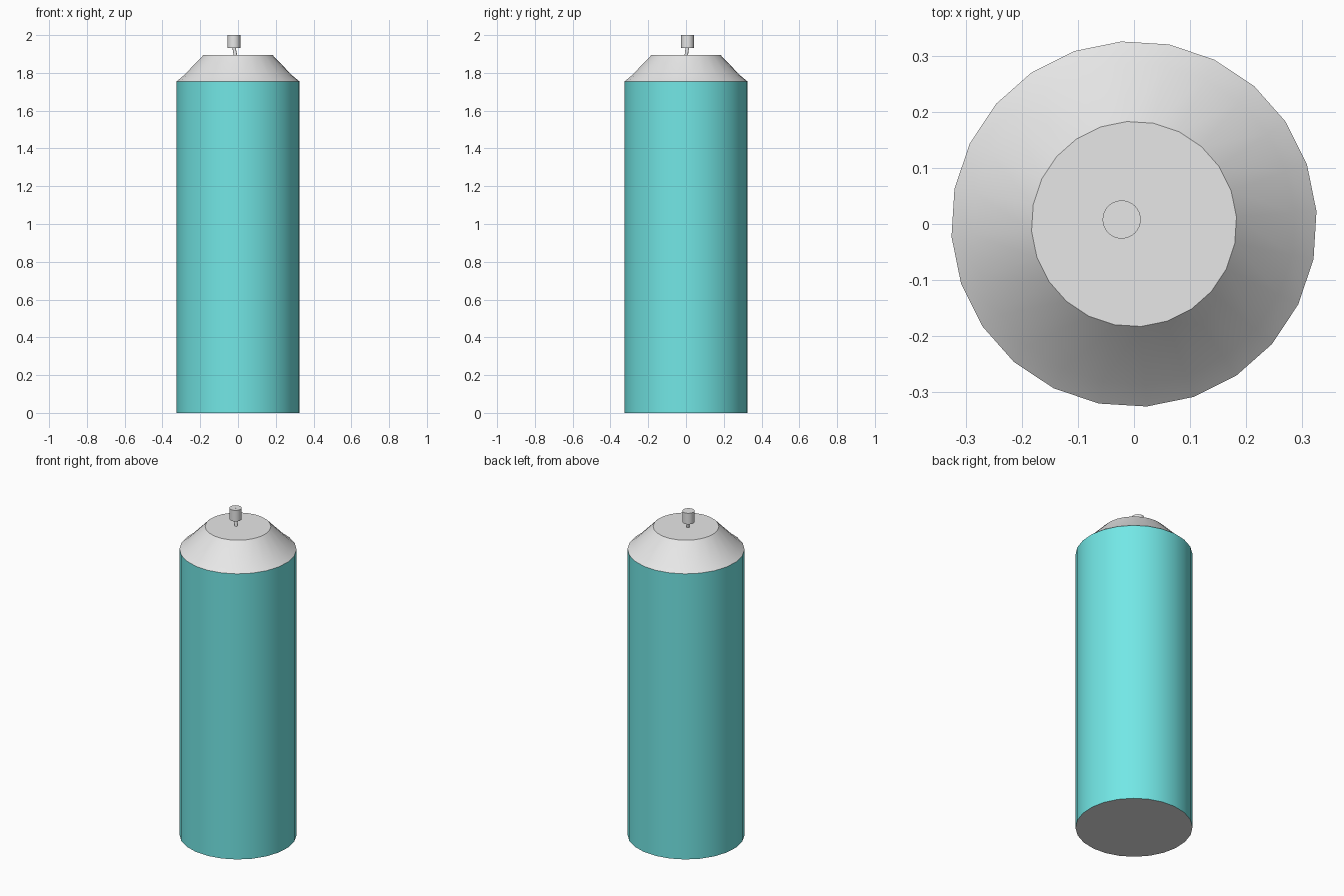
import bpy, bmesh, math

cube = bpy.data.objects.get("Cube")
if cube:
    bpy.data.objects.remove(cube, do_unlink=True)


def make_material(name, rgb):
    mat = bpy.data.materials.new(name)
    mat.use_nodes = True
    colour = (*rgb, 1.0)
    mat.diffuse_color = colour
    mat.node_tree.nodes["Principled BSDF"].inputs["Base Color"].default_value = colour
    return mat


TEAL = make_material("teal paint", (0.17, 0.80, 0.79))
GREY = make_material("light grey metal", (0.80, 0.80, 0.80))


def loft(name, rings, sides, mats, turn=0.0, cap_bottom=True, cap_top=True, cap_index=0):
    """Skin a stack of level rings, each given as (x, y, z, radius)."""
    bm = bmesh.new()
    loops = []
    for x, y, z, r in rings:
        loops.append([bm.verts.new((x + r * math.cos(turn + math.tau * i / sides),
                                    y + r * math.sin(turn + math.tau * i / sides), z))
                      for i in range(sides)])
    for low, high in zip(loops, loops[1:]):
        for i in range(sides):
            j = (i + 1) % sides
            bm.faces.new((low[i], low[j], high[j], high[i]))
    if cap_bottom:
        bm.faces.new(loops[0][::-1]).material_index = cap_index
    if cap_top:
        bm.faces.new(loops[-1]).material_index = cap_index
    mesh = bpy.data.meshes.new(name)
    bm.to_mesh(mesh)
    bm.free()
    for mat in mats:
        mesh.materials.append(mat)
    obj = bpy.data.objects.new(name, mesh)
    bpy.context.collection.objects.link(obj)
    bpy.ops.object.select_all(action='DESELECT')
    obj.select_set(True)
    bpy.context.view_layer.objects.active = obj
    bpy.ops.object.shade_smooth_by_angle(angle=math.radians(30))
    return obj


TURN = math.radians(4)
SHOULDER_Z, TOP_Z = 1.755, 1.895

# Painted can wall with a bare metal base
loft("can_body", [(0, 0, 0, 0.326), (0, 0, SHOULDER_Z, 0.326)], 24,
     [TEAL, GREY], TURN, cap_top=False, cap_index=1)

# Sloping metal shoulder with a flat top
loft("can_shoulder", [(0, 0, SHOULDER_Z, 0.326), (0, 0, 1.787, 0.287), (0, 0, TOP_Z, 0.183)],
     24, [GREY], TURN, cap_bottom=False)

# Spray button, slightly off centre
NX, NY = -0.022, 0.008
loft("spray_button", [(NX, NY, 1.932, 0.034), (NX, NY, 2.0, 0.034)], 32, [GREY])

# Leaning valve stem under the button
loft("valve_stem", [(-0.013, 0.001, TOP_Z - 0.005, 0.009), (NX, NY, 1.94, 0.009)], 16, [GREY])

# Small disc set in the button's top
loft("button_pin", [(NX, NY, 1.99, 0.006), (NX, NY, 2.0005, 0.006)], 16, [GREY])
